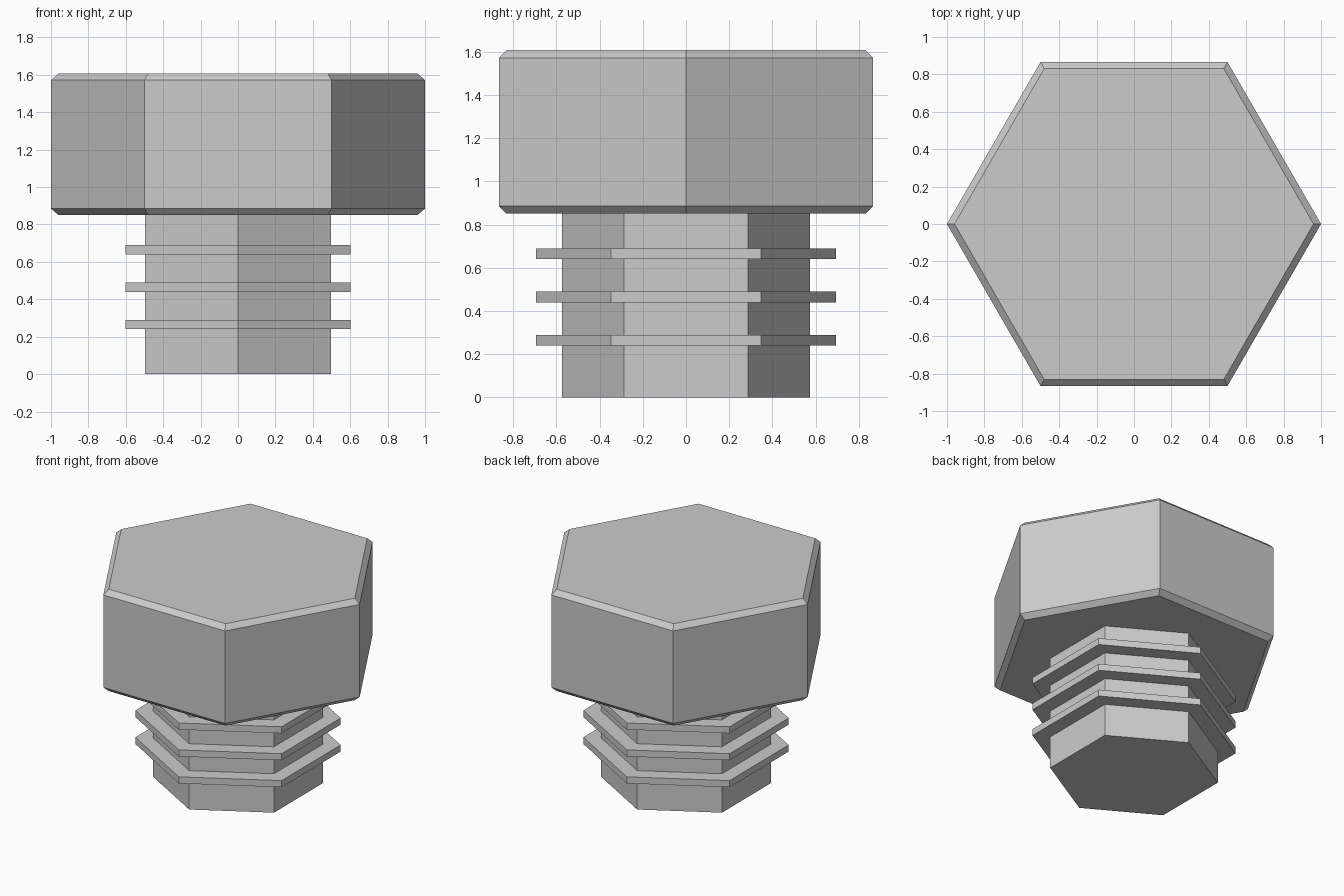
import bpy, math

if "Cube" in bpy.data.objects:
    bpy.data.objects.remove(bpy.data.objects["Cube"])

def hex_prism(name, radius, z0, z1, turn=0.0, chamfer=0.0):
    """Hexagonal prism between two heights, optionally chamfered on both rims."""
    rings = [(radius, z0), (radius, z1)]
    if chamfer:
        inner = radius - chamfer / math.cos(math.pi / 6)
        rings = [(inner, z0), (radius, z0 + chamfer),
                 (radius, z1 - chamfer), (inner, z1)]
    verts = [(r * math.cos(turn + i * math.pi / 3),
              r * math.sin(turn + i * math.pi / 3), z)
             for r, z in rings for i in range(6)]
    last = 6 * (len(rings) - 1)
    faces = [tuple(reversed(range(6))), tuple(range(last, last + 6))]
    for k in range(0, last, 6):
        for i in range(6):
            j = (i + 1) % 6
            faces.append((k + i, k + j, k + 6 + j, k + 6 + i))
    mesh = bpy.data.meshes.new(name)
    mesh.from_pydata(verts, [], faces)
    obj = bpy.data.objects.new(name, mesh)
    bpy.context.collection.objects.link(obj)
    return obj

POINT_TO_Y = math.pi / 6

# Chamfered head, corners along x
hex_prism("bolt_head", 1.0, 0.85, 1.607, chamfer=0.035)

# Shank, corners along y
hex_prism("shank", 0.573, 0.0, 0.85, POINT_TO_Y)

# Thread ridges
for i in range(3):
    z = 0.24 + 0.2 * i
    hex_prism(f"thread_ridge_{i + 1}", 0.694, z, z + 0.049, POINT_TO_Y)
